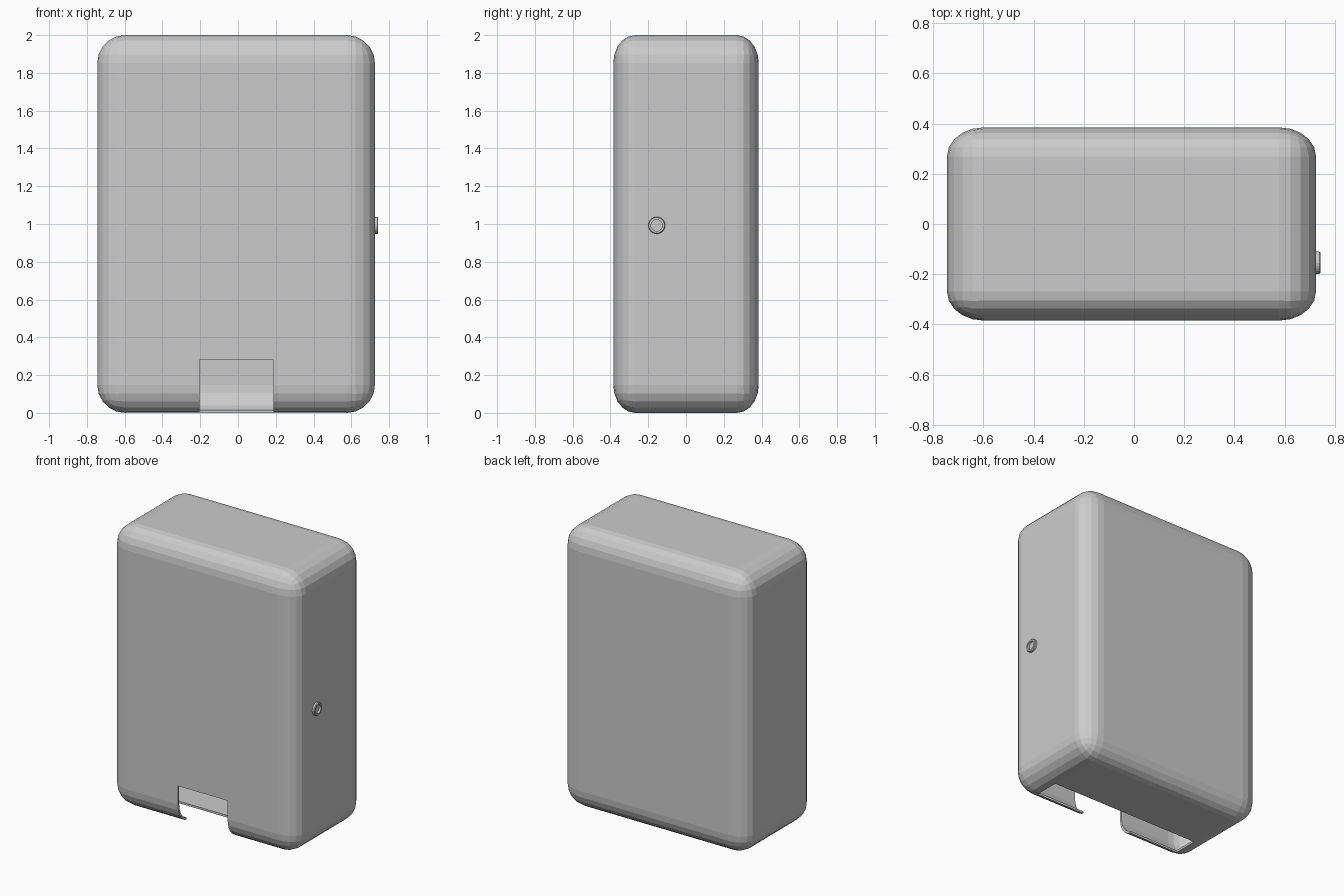
import bpy, bmesh
from math import sin, cos, tau

if "Cube" in bpy.data.objects:
    bpy.data.objects.remove(bpy.data.objects["Cube"])


def add_mesh(name, bm):
    mesh = bpy.data.meshes.new(name)
    bmesh.ops.recalc_face_normals(bm, faces=bm.faces)
    bm.to_mesh(mesh)
    bm.free()
    obj = bpy.data.objects.new(name, mesh)
    bpy.context.collection.objects.link(obj)
    return obj


def box(name, lo, hi, radius=0.0, y_squash=1.0):
    """Box between two corners; rounded edges are squashed in y to match the case."""
    bm = bmesh.new()
    bmesh.ops.create_cube(bm, size=1)
    for v in bm.verts:
        for i in range(3):
            v.co[i] = lo[i] + (v.co[i] + 0.5) * (hi[i] - lo[i])
        v.co.y /= y_squash
    if radius:
        bmesh.ops.bevel(bm, geom=bm.edges[:], offset=radius, segments=5,
                        profile=0.5, affect='EDGES')
    for v in bm.verts:
        v.co.y *= y_squash
    return add_mesh(name, bm)


def apply_modifier(obj, mod):
    bpy.context.view_layer.objects.active = obj
    bpy.ops.object.modifier_apply(modifier=mod.name)


# Hollow rounded case
case = box("dispenser_case", (-0.745, -0.385, 0), (0.725, 0.385, 2), 0.148, 0.78)
shell = case.modifiers.new("wall", 'SOLIDIFY')
shell.thickness = 0.015
shell.offset = -1
apply_modifier(case, shell)

# Front notch and bottom slot cut through the wall
cutters = [
    box("notch_cutter", (-0.205, -0.5, -0.1), (0.187, -0.105, 0.28)),
    box("slot_cutter", (-0.595, -0.287, -0.1), (0.575, -0.105, 0.1)),
]
for cutter in cutters:
    cut = case.modifiers.new("cut", 'BOOLEAN')
    cut.operation = 'DIFFERENCE'
    cut.solver = 'EXACT'
    cut.object = cutter
    apply_modifier(case, cut)
    bpy.data.objects.remove(cutter)

# Round lock on the right side: raised ring with a recessed face
profile = [(0.045, 0.715), (0.045, 0.738), (0.041, 0.742),
           (0.030, 0.742), (0.030, 0.728)]
sides = 24
bm = bmesh.new()
rings = [[bm.verts.new((x, -0.155 + r * cos(tau * k / sides), 0.993 + r * sin(tau * k / sides)))
          for k in range(sides)] for r, x in profile]
for a, b in zip(rings, rings[1:]):
    for k in range(sides):
        n = (k + 1) % sides
        bm.faces.new((a[k], a[n], b[n], b[k]))
bm.faces.new(rings[0])
bm.faces.new(rings[-1])
lock = add_mesh("side_lock", bm)
